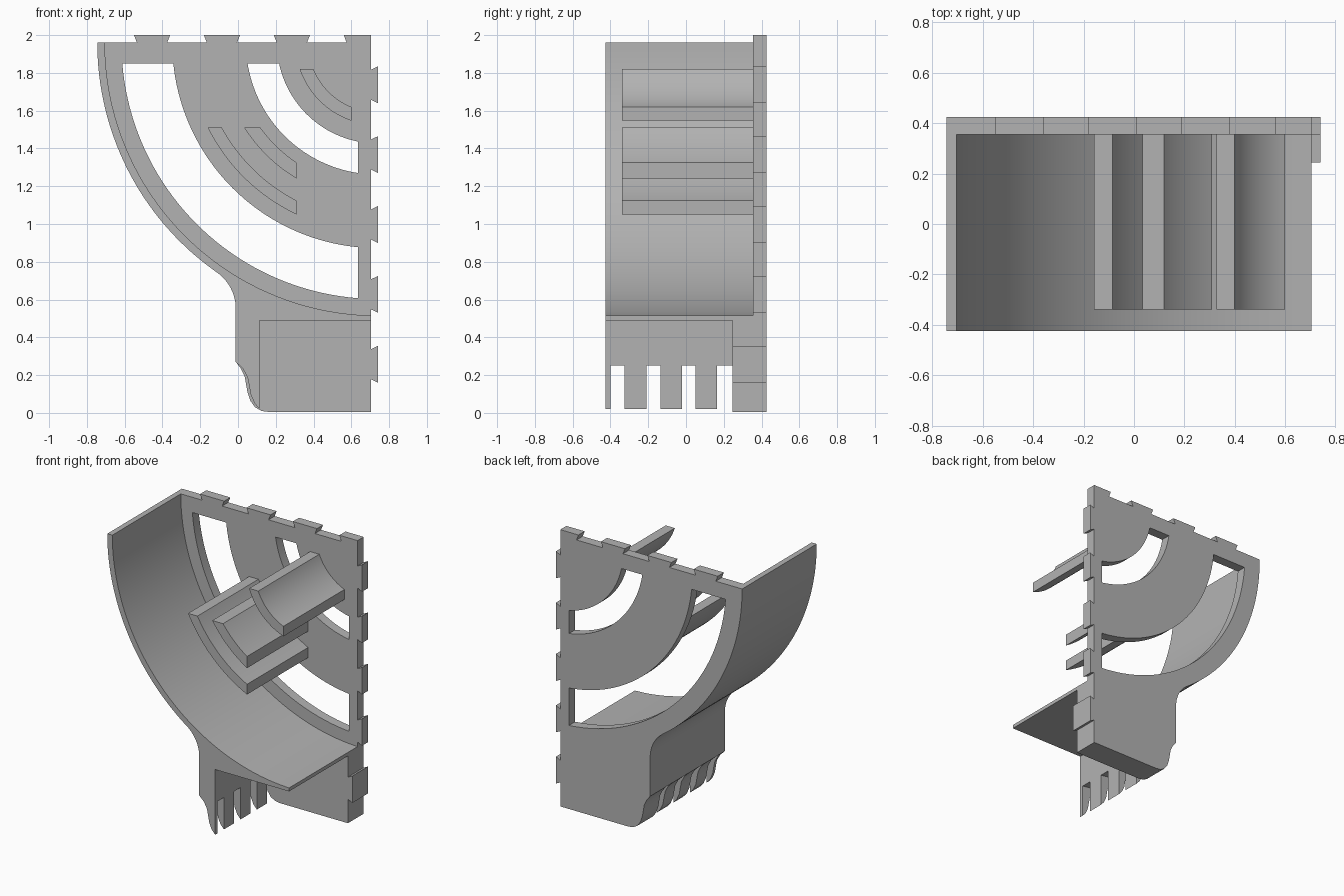
import bpy, bmesh
from math import sin, cos, asin, acos, pi, radians

cube = bpy.data.objects.get("Cube")
if cube:
    bpy.data.objects.remove(cube, do_unlink=True)

grey = bpy.data.materials.new("plain grey")
grey.use_nodes = True
colour = (0.45, 0.45, 0.45, 1)
grey.diffuse_color = colour
grey.node_tree.nodes["Principled BSDF"].inputs["Base Color"].default_value = colour

CX, CZ = 0.74, 1.96          # common centre of all the curved bands
FRONT, PLATE, BACK = -0.425, 0.355, 0.425
RIGHT, TOP = 0.705, 1.96
INNER, OUTER = 1.445, 1.485  # shell radii


def arc(cx, cz, r, a0, a1, n=40):
    return [(cx + r * cos(a0 + (a1 - a0) * i / n),
             cz + r * sin(a0 + (a1 - a0) * i / n)) for i in range(n + 1)]


def swept(r, top, right):
    """Arc about the common centre from height top to the line x = right."""
    return arc(CX, CZ, r, pi + asin((CZ - top) / r), pi + acos((CX - right) / r))


def band(r0, r1, top, right):
    """Closed band between two radii, cut level on top and upright at the right."""
    return swept(r1, top, right) + swept(r0, top, right)[::-1]


def prism(name, loops, y0, y1):
    """Extrude an outline, with optional hole loops, from y0 to y1."""
    bm = bmesh.new()
    edges = []
    for loop in loops:
        vs = [bm.verts.new((x, y0, z)) for x, z in loop]
        edges += [bm.edges.new((v, vs[i - 1])) for i, v in enumerate(vs)]
    bmesh.ops.triangle_fill(bm, use_beauty=True, use_dissolve=False, edges=edges)
    out = bmesh.ops.extrude_face_region(bm, geom=bm.faces[:])
    moved = [g for g in out["geom"] if isinstance(g, bmesh.types.BMVert)]
    bmesh.ops.translate(bm, verts=moved, vec=(0, y1 - y0, 0))
    bmesh.ops.recalc_face_normals(bm, faces=bm.faces[:])
    mesh = bpy.data.meshes.new(name)
    bm.to_mesh(mesh)
    bm.free()
    mesh.materials.append(grey)
    ob = bpy.data.objects.new(name, mesh)
    bpy.context.collection.objects.link(ob)
    bpy.ops.object.select_all(action='DESELECT')
    ob.select_set(True)
    bpy.context.view_layer.objects.active = ob
    bpy.ops.object.shade_smooth_by_angle(angle=radians(30))
    return ob


# Outer left contour: big arc, then fillet into the upright leg
join = pi + radians(55)
fillet_r = 0.234
fx = CX + (OUTER + fillet_r) * cos(join)
fz = CZ + (OUTER + fillet_r) * sin(join)
contour = arc(CX, CZ, OUTER, pi, join) + arc(fx, fz, fillet_r, join - pi, 0, 14)[1:]
LEG = contour[-1][0]

# Foot contours below the leg
foot = [(LEG, 0.27), (0.015, 0.235), (0.035, 0.195), (0.043, 0.15), (0.05, 0.11),
        (0.065, 0.065), (0.09, 0.03), (0.125, 0.01), (0.165, 0.005)]
claw = [(LEG, 0.27), (0.025, 0.235), (0.05, 0.19), (0.06, 0.14), (0.068, 0.095),
        (0.088, 0.05), (0.115, 0.02)]

# Dovetail tabs along the right and top edges
side_tabs = [0.2575 + 0.37 * i for i in range(5)]
right_edge = []
for i, z in enumerate(side_tabs):
    right_edge += [(RIGHT, z - 0.08), (CX, z - 0.097), (CX, z + 0.097), (RIGHT, z + 0.08)]
top_edge = [(RIGHT, 2.0), (0.56, 2.0), (0.575, TOP)]
for x in (0.285, -0.085, -0.455):
    top_edge += [(x + 0.08, TOP), (x + 0.096, 2.0), (x - 0.096, 2.0), (x - 0.08, TOP)]

# Back plate with two curved windows
windows = [band(1.088, 1.357, 1.85, 0.635), band(0.534, 0.698, 1.85, 0.635)]
outline = contour + foot + [(RIGHT, 0.005)] + right_edge + top_edge
prism("back_plate", [outline] + windows, PLATE, BACK)

# Thicker base in front of the plate, with its deep tab
base = foot + [(RIGHT, 0.005)] + right_edge[:4] + [(RIGHT, 0.49), (LEG, 0.49)]
prism("base_block", [base], 0.245, PLATE)

# Curved shell with the top of the leg
shell = contour + [(LEG, 0.27), (0.115, 0.25), (0.115, 0.49), (RIGHT, 0.49)]
shell += swept(INNER, TOP, RIGHT)[::-1]
prism("curved_shell", [shell], FRONT, PLATE)

# Claw fingers under the leg
for i, (y0, y1) in enumerate([(FRONT, -0.40), (-0.325, -0.21), (-0.135, -0.02), (0.05, 0.165)]):
    prism(f"claw_finger_{i + 1}", [claw + [(0.115, 0.25)]], y0, y1)

# Curved shelves standing out from the plate
for name, r0, r1, top, right in [("lower_shelf", 0.94, 1.006, 1.51, 0.31),
                                 ("middle_shelf", 0.767, 0.838, 1.51, 0.31),
                                 ("upper_shelf", 0.368, 0.436, 1.82, 0.6)]:
    prism(name, [band(r0, r1, top, right)], -0.34, PLATE)
